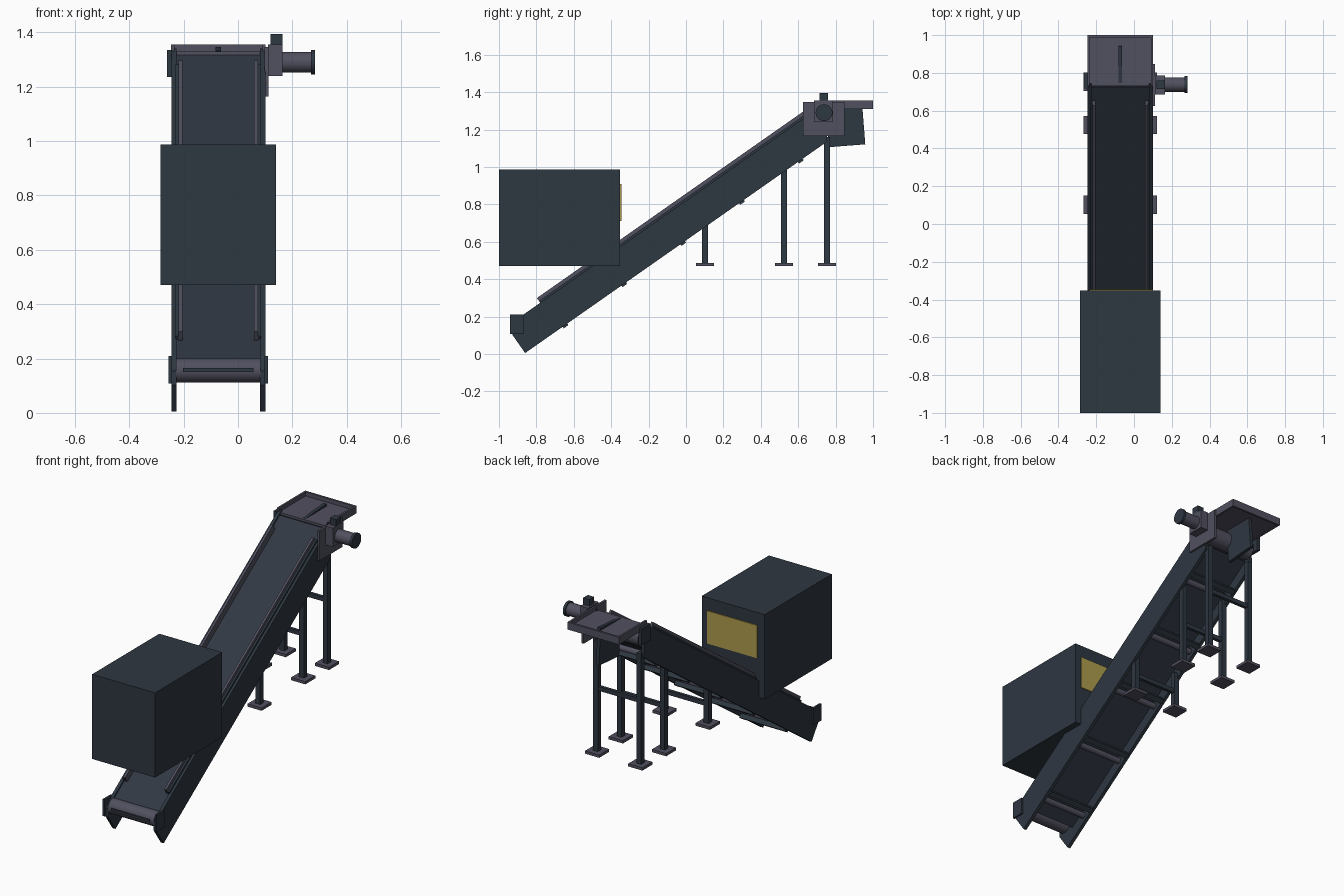
import bpy, bmesh, math
from mathutils import Vector, Matrix

if "Cube" in bpy.data.objects:
    bpy.data.objects.remove(bpy.data.objects["Cube"])


def material(name, rgb):
    m = bpy.data.materials.new(name)
    m.use_nodes = True
    m.diffuse_color = (*rgb, 1)
    m.node_tree.nodes["Principled BSDF"].inputs["Base Color"].default_value = (*rgb, 1)
    return m


SLATE = material("dark slate", (0.027, 0.038, 0.053))
BELT = material("belt blue grey", (0.030, 0.039, 0.057))
GREY = material("purple grey", (0.082, 0.080, 0.115))
YELLOW = material("mustard yellow", (0.42, 0.33, 0.075))

# Sloped frame: local y runs up the belt, local z is square to it
SLOPE = Matrix.Translation((0, -0.86, 0.005)) @ Matrix.Rotation(math.radians(35), 4, 'X')
FLAT = Matrix.Identity(4)
MID = -0.0725


def finish(name, bm, mat, frame=FLAT):
    bmesh.ops.recalc_face_normals(bm, faces=bm.faces[:])
    mesh = bpy.data.meshes.new(name)
    bm.to_mesh(mesh)
    bm.free()
    mesh.materials.append(mat)
    ob = bpy.data.objects.new(name, mesh)
    ob.matrix_world = frame
    bpy.context.collection.objects.link(ob)
    return ob


def box(name, x, y, z, mat, frame=FLAT):
    bm = bmesh.new()
    bmesh.ops.create_cube(bm, size=1)
    for v in bm.verts:
        for i, (lo, hi) in enumerate((x, y, z)):
            v.co[i] = lo if v.co[i] < 0 else hi
    return finish(name, bm, mat, frame)


def roller(name, x, y, z, radius, mat, frame=FLAT):
    bm = bmesh.new()
    turn = Matrix.Translation((sum(x) / 2, y, z)) @ Matrix.Rotation(math.pi / 2, 4, 'Y')
    bmesh.ops.create_cone(bm, cap_ends=True, segments=32, radius1=radius,
                          radius2=radius, depth=x[1] - x[0], matrix=turn)
    ob = finish(name, bm, mat, frame)
    bpy.ops.object.select_all(action='DESELECT')
    ob.select_set(True)
    bpy.context.view_layer.objects.active = ob
    bpy.ops.object.shade_smooth_by_angle()
    return ob


def plate(name, x, profile, mat, frame=FLAT):
    bm = bmesh.new()
    face = bm.faces.new([bm.verts.new((x[0], a, b)) for a, b in profile])
    new = bmesh.ops.extrude_face_region(bm, geom=[face])["geom"]
    bmesh.ops.translate(bm, vec=(x[1] - x[0], 0, 0),
                        verts=[g for g in new if isinstance(g, bmesh.types.BMVert)])
    return finish(name, bm, mat, frame)


def span(side, near, far):
    """x range on one side, from distances to the belt centre line"""
    return tuple(sorted((MID + side * near, MID + side * far)))


INNER = (MID - 0.155, MID + 0.155)

# Conveyor frame, guide rails, tail brackets
frame_profile = [(0, 0), (0, 0.12), (0.03, 0.16), (0.11, 0.174), (2.08, 0.174), (1.972, 0)]
for side, word in ((-1, "right"), (1, "left")):
    plate(word + "_side_plate", span(side, 0.153, 0.173), frame_profile, SLATE, SLOPE)
    box(word + "_guide_rail", span(side, 0.132, 0.146), (0.22, 1.96), (0.16, 0.205), GREY, SLOPE)
    box(word + "_rail_lip", span(side, 0.146, 0.158), (0.22, 1.96), (0.172, 0.186), SLATE, SLOPE)
    box(word + "_tail_bracket", span(side, 0.170, 0.183), (-0.942, -0.865), (0.108, 0.21), SLATE)

# Belt runs and drums
box("carrying_belt", INNER, (0.1, 2.05), (0.145, 0.165), BELT, SLOPE)
box("return_belt", INNER, (0.1, 1.97), (0.065, 0.075), BELT, SLOPE)
roller("tail_drum", INNER, -0.885, 0.156, 0.045, GREY)
box("tail_scraper", (MID - 0.13, MID + 0.13), (-0.938, -0.925), (0.15, 0.165), SLATE)
roller("head_drum", INNER, 0.735, 1.25, 0.055, GREY)

# Cross members and return rollers under the frame
for i in range(5):
    u = 0.26 + i * 0.384
    box(f"cross_member_{i + 1}", INNER, (u - 0.015, u + 0.015), (-0.01, 0.018), SLATE, SLOPE)
    roller(f"return_roller_{i + 1}", INNER, u - 0.06, 0.04, 0.018, GREY, SLOPE)

# Support legs in pairs, with feet and tie bars
for n, (y, top, tie) in enumerate(((0.102, 0.72, 0.60), (0.524, 1.01, 0.75), (0.753, 1.16, 0.87))):
    for side, word in ((-1, "right"), (1, "left")):
        box(f"{word}_leg_{n + 1}", span(side, 0.130, 0.162), (y - 0.016, y + 0.016),
            (0.48, top), SLATE)
        box(f"{word}_foot_{n + 1}", span(side, 0.098, 0.194), (y - 0.048, y + 0.048),
            (0.47, 0.487), GREY)
    box(f"tie_bar_{n + 1}", (MID - 0.14, MID + 0.14), (y - 0.01, y + 0.01),
        (tie - 0.013, tie + 0.013), SLATE)

# Head cover: tray with raised rims, open toward the belt
box("head_cover", (MID - 0.172, MID + 0.172), (0.73, 0.995), (1.315, 1.33), GREY)
for side, word in ((-1, "right"), (1, "left")):
    box(word + "_cover_rim", span(side, 0.162, 0.174), (0.73, 1.0), (1.31, 1.355), GREY)
box("rear_cover_rim", (MID - 0.174, MID + 0.174), (0.988, 1.0), (1.31, 1.355), GREY)

# Upright divider passing through the cover
tilt = Matrix.Translation((MID, 0.852, 1.226)) @ Matrix.Rotation(math.radians(4.5), 4, 'X')
box("discharge_divider", (-0.01, 0.01), (-0.098, 0.098), (-0.113, 0.113), SLATE, tilt)

# Drive side housing, bearing block, gearbox and motor
box("drive_housing", (0.098, 0.112), (0.626, 0.848), (1.165, 1.347), GREY)
box("bearing_block", (-0.262, -0.243), (0.717, 0.803), (1.235, 1.335), SLATE)
box("gearbox", (0.11, 0.163), (0.685, 0.787), (1.24, 1.355), GREY)
box("terminal_box", (0.12, 0.163), (0.715, 0.76), (1.355, 1.395), SLATE)
roller("motor_body", (0.16, 0.27), 0.738, 1.29, 0.038, GREY)
roller("motor_fan_cover", (0.268, 0.284), 0.738, 1.29, 0.045, SLATE)

# Feed container with its coloured rear panel
box("feed_container", (-0.285, 0.14), (-1.0, -0.352), (0.47, 0.987), SLATE)
box("rear_panel", (-0.236, 0.10), (-0.353, -0.346), (0.71, 0.91), YELLOW)
